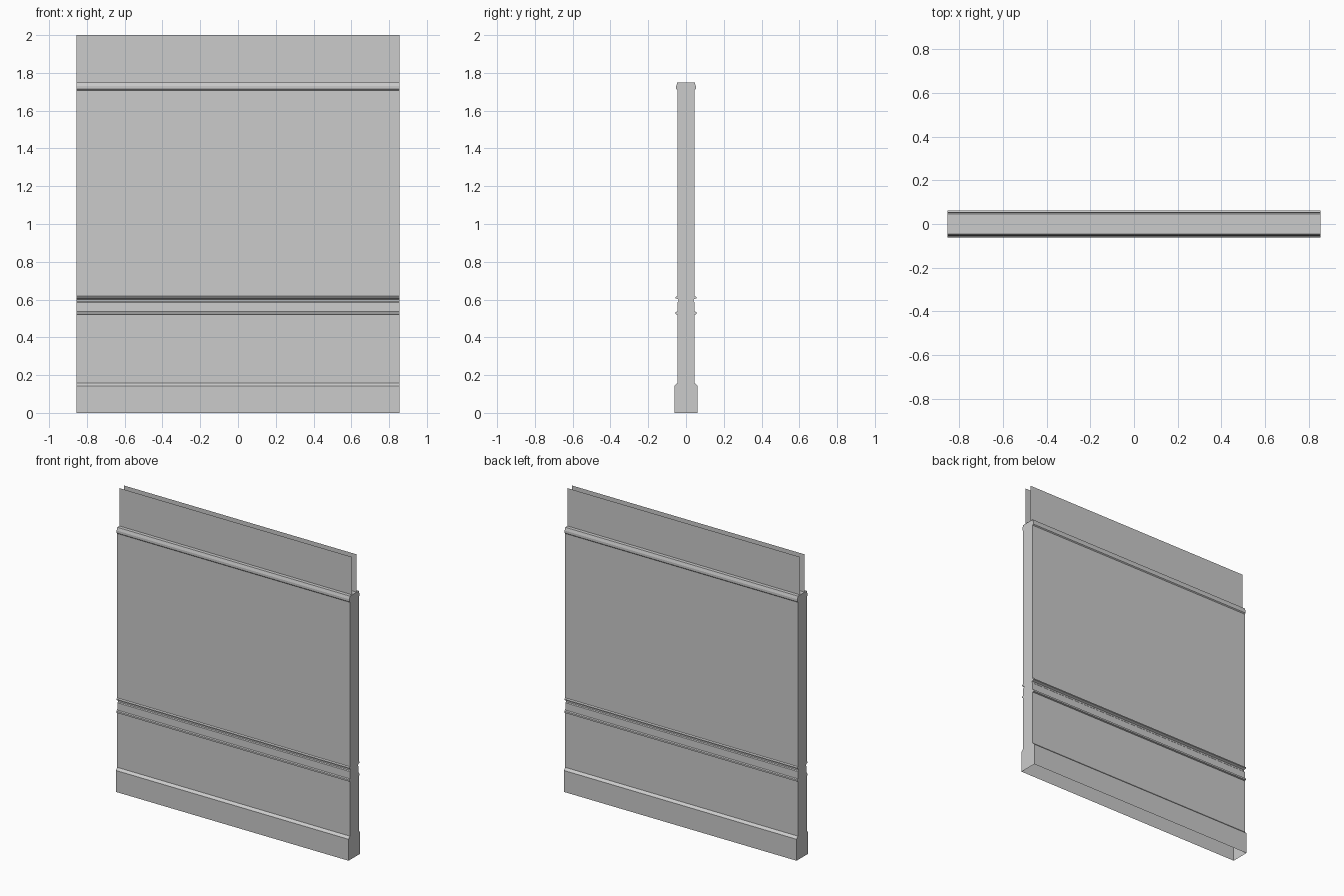
import bpy, bmesh

if "Cube" in bpy.data.objects:
    bpy.data.objects.remove(bpy.data.objects["Cube"])

HALF_W = 0.854

# Half cross-section (distance from the centre plane, height), bottom to top
PROFILE = [
    (0.061, 0.0), (0.061, 0.142), (0.057, 0.147), (0.046, 0.157),   # skirting
    (0.046, 0.520), (0.056, 0.523), (0.056, 0.534), (0.046, 0.537),   # lower bead
    (0.045, 0.585), (0.040, 0.590), (0.040, 0.600),                   # groove
    (0.048, 0.604), (0.056, 0.607), (0.056, 0.614), (0.046, 0.618),   # upper bead
    (0.046, 1.708), (0.052, 1.714), (0.052, 1.730), (0.046, 1.749),   # top moulding
]


def make_object(name, bm):
    mesh = bpy.data.meshes.new(name)
    bm.to_mesh(mesh)
    bm.free()
    obj = bpy.data.objects.new(name, mesh)
    bpy.context.collection.objects.link(obj)
    return obj


# Panelled wall: front profile up, back profile down, open underneath
bm = bmesh.new()
outline = [(-d, z) for d, z in PROFILE] + [(d, z) for d, z in reversed(PROFILE)]
left, right = ([bm.verts.new((x, y, z)) for y, z in outline]
               for x in (-HALF_W, HALF_W))
for i in range(len(outline) - 1):
    bm.faces.new((left[i], right[i], right[i + 1], left[i + 1]))
bm.faces.new(left)
bm.faces.new(list(reversed(right)))
bmesh.ops.recalc_face_normals(bm, faces=bm.faces)
make_object("panelled_wall", bm)

# Thin upper sheets, each facing outwards
for name, side in (("front_upper_sheet", -1), ("back_upper_sheet", 1)):
    bm = bmesh.new()
    y = 0.023 * side
    corners = [(side * HALF_W, y, 1.749), (-side * HALF_W, y, 1.749),
               (-side * HALF_W, y, 2.0), (side * HALF_W, y, 2.0)]
    bm.faces.new([bm.verts.new(c) for c in corners])
    make_object(name, bm)
